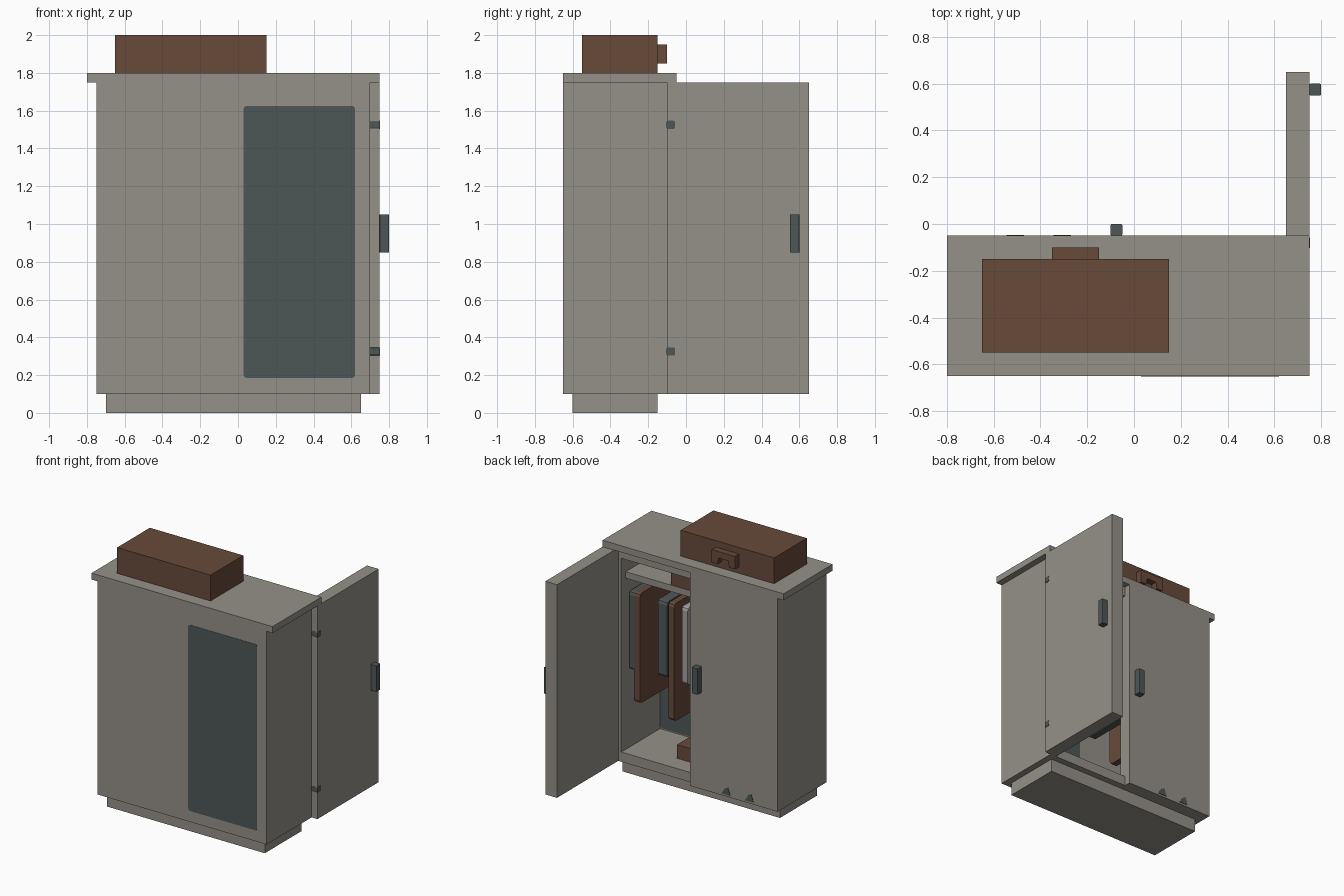
import bpy, bmesh, math
from mathutils import Matrix, Vector

cube = bpy.data.objects.get("Cube")
if cube:
    bpy.data.objects.remove(cube, do_unlink=True)


def material(name, rgb):
    m = bpy.data.materials.new(name)
    m.use_nodes = True
    m.diffuse_color = (*rgb, 1)
    m.node_tree.nodes["Principled BSDF"].inputs["Base Color"].default_value = (*rgb, 1)
    return m


GREY = material("warm grey paint", (0.30, 0.28, 0.25))
BROWN = material("brown leather", (0.136, 0.067, 0.042))
SLATE = material("dark slate", (0.076, 0.095, 0.093))
PALE = material("pale cloth", (0.36, 0.36, 0.36))


def finish(name, bm, mat):
    bmesh.ops.recalc_face_normals(bm, faces=bm.faces)
    mesh = bpy.data.meshes.new(name)
    bm.to_mesh(mesh)
    bm.free()
    mesh.materials.append(mat)
    ob = bpy.data.objects.new(name, mesh)
    bpy.context.scene.collection.objects.link(ob)
    return ob


def box(name, xs, ys, zs, mat, round_axis=None, radius=0.01):
    """Box from min/max pairs, optionally rounding the edges along one axis."""
    bm = bmesh.new()
    bmesh.ops.create_cube(bm, size=1)
    pairs = (xs, ys, zs)
    for v in bm.verts:
        v.co = Vector([(a + b) / 2 + c * (b - a) for (a, b), c in zip(pairs, v.co)])
    if round_axis is not None:
        edges = [e for e in bm.edges
                 if abs((e.verts[0].co - e.verts[1].co).normalized()[round_axis]) > 0.9]
        bmesh.ops.bevel(bm, geom=edges, offset=radius, segments=2, profile=0.5, affect='EDGES')
    return finish(name, bm, mat)


def extrude_profile(name, points, y0, y1, mat):
    """Prism from an x-z outline."""
    bm = bmesh.new()
    face = bm.faces.new([bm.verts.new((x, y0, z)) for x, z in points])
    new = bmesh.ops.extrude_face_region(bm, geom=[face])["geom"]
    bmesh.ops.translate(bm, vec=(0, y1 - y0, 0),
                        verts=[g for g in new if isinstance(g, bmesh.types.BMVert)])
    return finish(name, bm, mat)


def rod(name, start, end, radius, mat, sides=12):
    a, b = Vector(start), Vector(end)
    bm = bmesh.new()
    turn = (b - a).to_track_quat('Z', 'Y').to_matrix().to_4x4()
    bmesh.ops.create_cone(bm, cap_ends=True, segments=sides, radius1=radius, radius2=radius,
                          depth=(b - a).length, matrix=Matrix.Translation((a + b) / 2) @ turn)
    return finish(name, bm, mat)


# Cabinet shell
T = 0.075
X0, X1, Y0, Y1, Z0, Z1 = -0.75, 0.70, -0.65, -0.10, 0.10, 1.75
box("plinth", (-0.70, 0.65), (-0.60, -0.15), (0, Z0), GREY)
box("floor_panel", (X0, X1), (Y0, Y1), (Z0, Z0 + T), GREY)
box("ceiling_panel", (X0, X1), (Y0, Y1), (Z1 - T, Z1), GREY)
box("rear_panel", (X0, X1), (Y0, Y0 + T), (Z0 + T, Z1 - T), GREY)
for side, x in (("right", X0), ("left", X1 - T)):
    box(side + "_side_panel", (x, x + T), (Y0 + T, Y1), (Z0 + T, Z1 - T), GREY)
box("top_board", (-0.80, 0.75), (Y0, -0.05), (Z1, 1.80), GREY)

# Mirror passing through the rear panel
box("mirror", (0.03, 0.62), (Y0 - 0.002, Y0 + T + 0.005), (0.185, 1.625), SLATE, 1, 0.015)

# Doors, handles and hinges
box("closed_door", (X0, 0), (-0.15, -0.05), (Z0, Z1), GREY)
box("open_door", (0.65, 0.75), (Y1, 0.65), (Z0, Z1), GREY)
box("closed_door_handle", (-0.10, -0.05), (-0.05, 0), (0.85, 1.05), SLATE, 2, 0.005)
box("open_door_handle", (0.75, 0.80), (0.55, 0.60), (0.85, 1.05), SLATE, 2, 0.005)
for label, z in (("lower", 0.325), ("upper", 1.525)):
    box(label + "_hinge", (0.695, 0.753), (-0.103, -0.058), (z - 0.022, z + 0.022), SLATE, 0, 0.008)

# Suitcase on top with an arched handle
box("suitcase", (-0.65, 0.15), (-0.55, -0.15), (1.80, 2.0), BROWN)
extrude_profile("suitcase_handle",
                [(-0.35, 1.85), (-0.30, 1.85), (-0.29, 1.90), (-0.21, 1.90),
                 (-0.20, 1.85), (-0.15, 1.85), (-0.15, 1.95), (-0.35, 1.95)],
                -0.15, -0.10, BROWN)

# Shelf, boxes and hanging rail
IN0, IN1 = X0 + T, X1 - T
box("shelf", (IN0, IN1), (Y0 + T, -0.155), (1.50, 1.55), GREY)
box("shelf_box", (-0.15, 0.24), (-0.45, -0.16), (1.55, 1.65), BROWN)
box("floor_box", (-0.10, 0.245), (-0.50, -0.24), (Z0 + T, 0.28), BROWN)
rod("hanging_rail", (IN0, -0.36, 1.45), (IN1, -0.36, 1.45), 0.018, SLATE)

# Hanging garments: x, width, bottom height, cloth
garments = ((0.585, 0.04, 0.79, SLATE), (0.54, 0.05, 0.55, BROWN),
            (0.32, 0.08, 0.81, SLATE), (0.245, 0.05, 0.49, BROWN),
            (0.13, 0.05, 0.80, PALE), (-0.05, 0.05, 0.70, SLATE),
            (-0.25, 0.05, 0.55, BROWN), (-0.45, 0.05, 0.80, PALE))
for i, (x, width, bottom, cloth) in enumerate(garments, 1):
    box(f"garment_{i}", (x - width / 2, x + width / 2), (-0.54, -0.17),
        (bottom, 1.40), cloth, 0, 0.025)
    rod(f"hanger_hook_{i}", (x, -0.36, 1.38), (x, -0.36, 1.47), 0.01, SLATE, 8)

# Pair of shoes with toes just showing at the door
for side, x in (("right", -0.51), ("left", -0.31)):
    box(side + "_shoe", (x - 0.05, x + 0.05), (-0.40, -0.16), (Z0 + T, 0.25), SLATE, 2, 0.03)
    extrude_profile(side + "_shoe_toe",
                    [(x - 0.035, 0.115), (x + 0.04, 0.115), (x + 0.01, 0.16), (x - 0.015, 0.175)],
                    -0.16, -0.047, SLATE)
